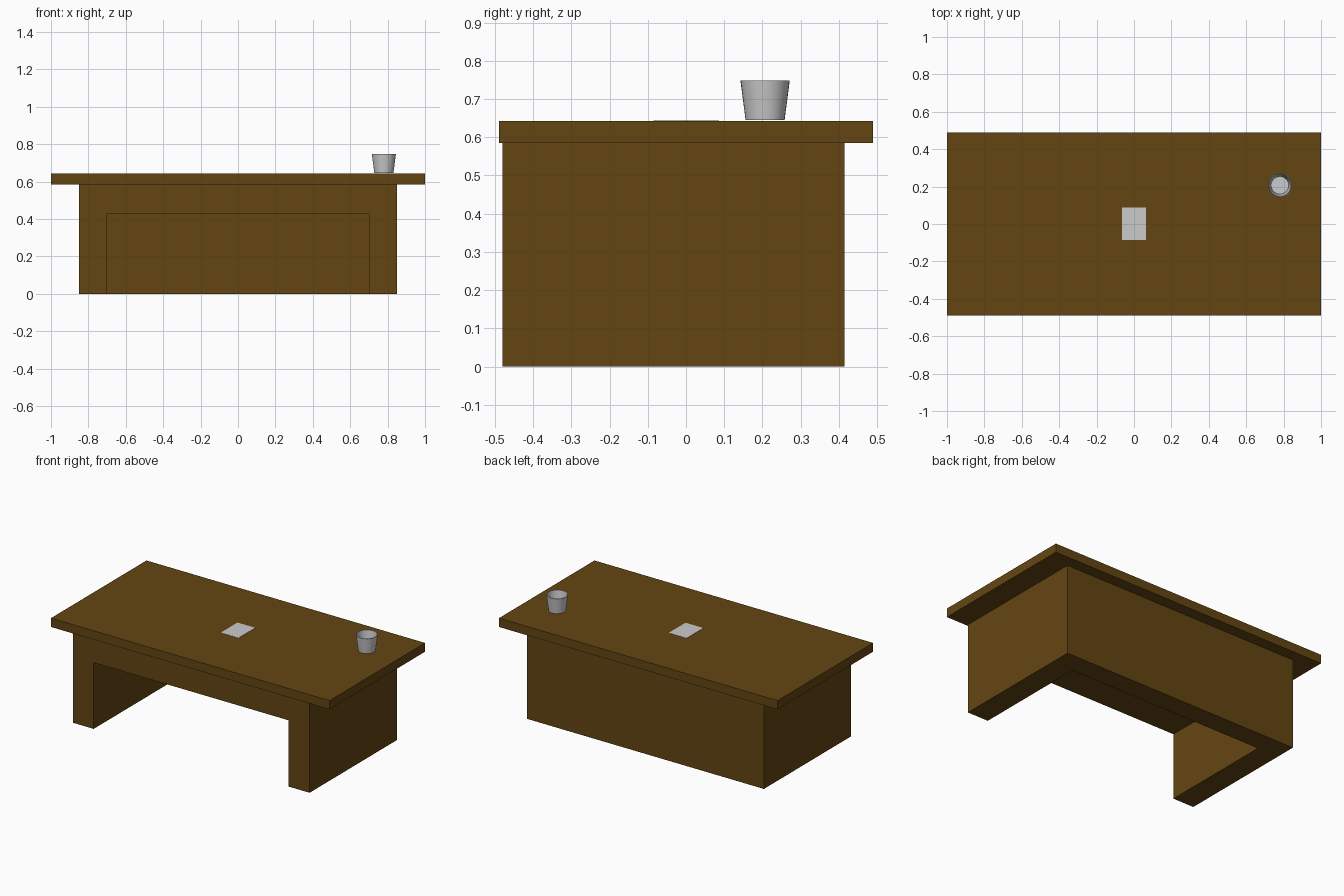
import bpy, bmesh, math
from mathutils import Matrix, Vector

if "Cube" in bpy.data.objects:
    bpy.data.objects.remove(bpy.data.objects["Cube"])

wood = bpy.data.materials.new("dark_wood")
wood.diffuse_color = (0.127, 0.06, 0.006, 1)
wood.use_nodes = True
wood.node_tree.nodes["Principled BSDF"].inputs["Base Color"].default_value = wood.diffuse_color


def link(name, bm, mat=None):
    mesh = bpy.data.meshes.new(name)
    bm.to_mesh(mesh)
    bm.free()
    ob = bpy.data.objects.new(name, mesh)
    bpy.context.collection.objects.link(ob)
    if mat:
        mesh.materials.append(mat)
    return ob


def box(name, lo, hi, mat=None):
    lo, hi = Vector(lo), Vector(hi)
    bm = bmesh.new()
    bmesh.ops.create_cube(bm, size=1, matrix=Matrix.Translation((lo + hi) / 2)
                          @ Matrix.Diagonal((*(hi - lo), 1)))
    return link(name, bm, mat)


def lathe(name, profile, centre, sides=32):
    bm = bmesh.new()
    verts = [bm.verts.new((r, 0, z)) for r, z in profile]
    edges = [bm.edges.new(p) for p in zip(verts, verts[1:])]
    bmesh.ops.spin(bm, geom=verts + edges, cent=(0, 0, 0), axis=(0, 0, 1),
                   angle=math.tau, steps=sides)
    bmesh.ops.remove_doubles(bm, verts=bm.verts, dist=1e-5)
    bmesh.ops.recalc_face_normals(bm, faces=bm.faces)
    ob = link(name, bm)
    ob.location = centre
    return ob


# Desk top and body
box("desk_top", (-1, -0.49, 0.585), (1, 0.49, 0.642), wood)
body = box("desk_body", (-0.85, -0.48, 0), (0.85, 0.415, 0.585), wood)

# Knee space, open at the front and the floor
cutter = box("knee_space_cutter", (-0.7, -0.6, -0.1), (0.7, 0.28, 0.43), wood)
cutter.hide_render = True
cutter.display_type = 'WIRE'
cut = body.modifiers.new("knee_space", 'BOOLEAN')
cut.operation = 'DIFFERENCE'
cut.solver = 'EXACT'
cut.object = cutter

# Sheet of paper
box("paper", (-0.065, -0.085, 0.642), (0.063, 0.087, 0.6435))

# Hollow tapered cup: outer wall, rim, inner wall, floor
cup = lathe("cup", [(0, 0), (0.051, 0), (0.0645, 0.103), (0.060, 0.103),
                    (0.047, 0.006), (0, 0.006)], (0.78, 0.207, 0.645))
bpy.ops.object.select_all(action='DESELECT')
cup.select_set(True)
bpy.context.view_layer.objects.active = cup
bpy.ops.object.shade_smooth_by_angle(angle=math.radians(35))
